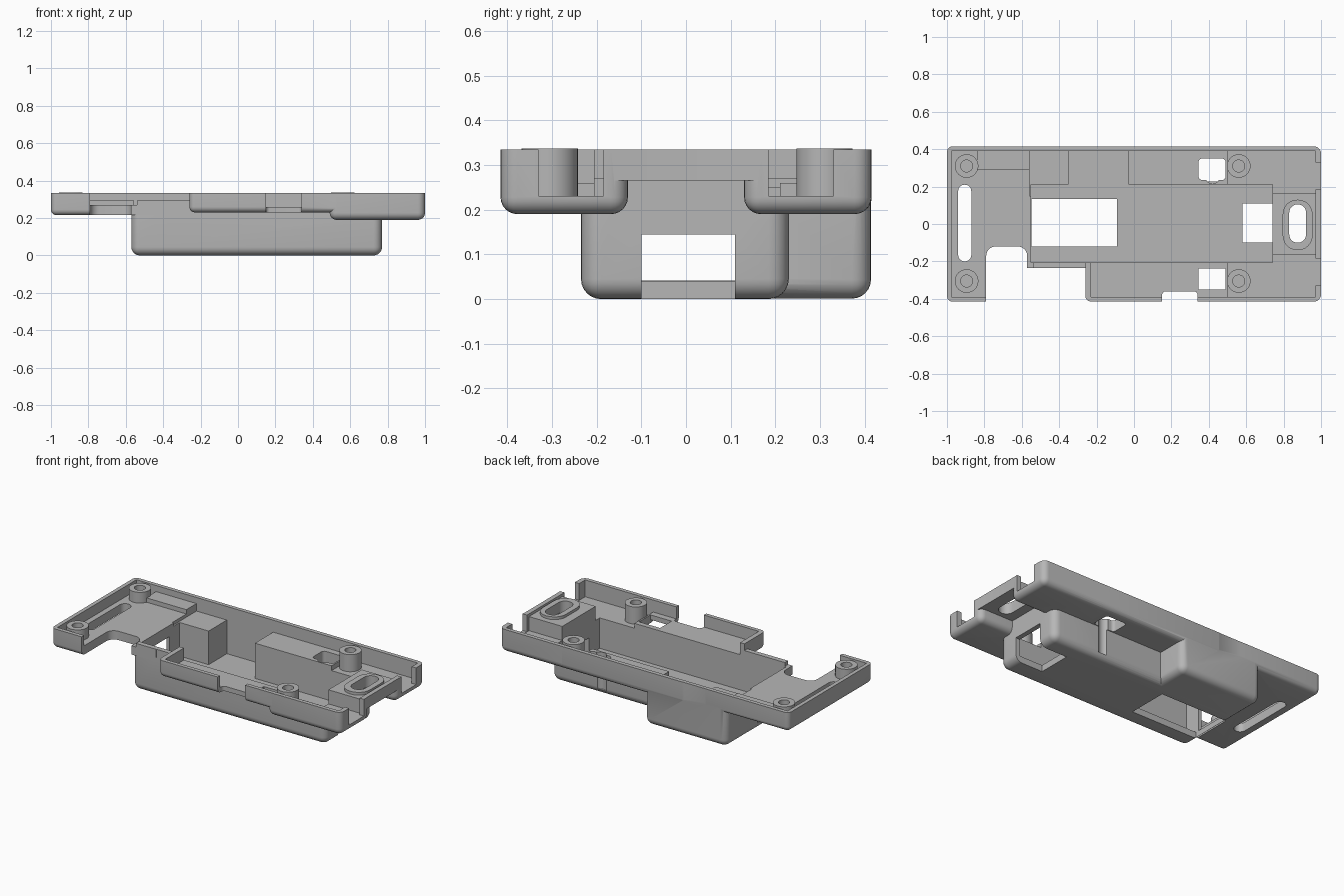
import bpy, bmesh

cube = bpy.data.objects.get("Cube")
if cube:
    bpy.data.objects.remove(cube, do_unlink=True)

grey = bpy.data.materials.new("mid grey plastic")
grey.use_nodes = True
grey.diffuse_color = (0.47, 0.47, 0.47, 1)
grey.node_tree.nodes["Principled BSDF"].inputs["Base Color"].default_value = (0.47, 0.47, 0.47, 1)

TOP = 0.335
HIGH = 0.6


def make(name, bm):
    bmesh.ops.recalc_face_normals(bm, faces=bm.faces)
    mesh = bpy.data.meshes.new(name)
    bm.to_mesh(mesh)
    bm.free()
    mesh.materials.append(grey)
    obj = bpy.data.objects.new(name, mesh)
    bpy.context.collection.objects.link(obj)
    return obj


def box(name, x, y, z, r=0.0, upright_only=False):
    """Box from ranges; rounds every edge but the top, or upright edges only."""
    bm = bmesh.new()
    bmesh.ops.create_cube(bm, size=1)
    for v in bm.verts:
        for i, span in enumerate((x, y, z)):
            v.co[i] = span[1] if v.co[i] > 0 else span[0]
    if r:
        def chosen(e):
            a, b = e.verts[0].co.z, e.verts[1].co.z
            return abs(a - b) > 1e-5 if upright_only else min(a, b) < z[1] - 1e-5
        bmesh.ops.bevel(bm, geom=[e for e in bm.edges if chosen(e)], offset=r,
                        segments=6, profile=0.5, affect='EDGES', clamp_overlap=True)
    return make(name, bm)


def cylinder(name, x, y, z, r):
    bm = bmesh.new()
    bmesh.ops.create_cone(bm, cap_ends=True, segments=32, radius1=r, radius2=r,
                          depth=z[1] - z[0])
    bmesh.ops.translate(bm, verts=bm.verts, vec=(x, y, (z[0] + z[1]) / 2))
    return make(name, bm)


def combine(target, tool, operation):
    mod = target.modifiers.new("combine", 'BOOLEAN')
    mod.operation = operation
    mod.solver = 'MANIFOLD'
    mod.object = tool
    bpy.context.view_layer.objects.active = target
    bpy.ops.object.modifier_apply(modifier=mod.name)
    bpy.data.objects.remove(tool, do_unlink=True)


# Outer shell: shallow tray sections over a deep hull
case = box("case", (-0.57, 0.77), (-0.235, 0.23), (0, 0.295), 0.045)


def add(tool):
    combine(case, tool, 'UNION')


def cut(*args, **kw):
    combine(case, box("cutter", *args, **kw), 'DIFFERENCE')


add(box("back_bulge", (-0.569, 0.0), (0, 0.414), (0.001, TOP), 0.043))
add(box("left_tray", (-1, -0.4), (-0.415, 0.415), (0.215, TOP), 0.03))
add(box("back_tray", (-0.3, 0.6), (0, 0.4155), (0.191, TOP), 0.036))
add(box("front_tray", (-0.26, 0.6), (-0.4145, 0), (0.23, TOP), 0.03))
add(box("right_back_tray", (0.49, 1), (0.13, 0.415), (0.19, TOP), 0.038))
add(box("right_front_tray", (0.49, 1), (-0.415, -0.13), (0.19, TOP), 0.038))
add(box("boss_bridge", (0.6, 0.999), (-0.175, 0.175), (0.265, TOP)))

# Deep pockets and shelves inside
cut((-0.55, 0.74), (-0.205, 0.21), (0.04, HIGH))
cut((-0.35, -0.03), (0.15, 0.39), (0.04, HIGH))
cut((-0.56, -0.3), (0.15, 0.39), (0.25, HIGH))
cut((-0.1, 0.51), (0.15, 0.39), (0.26, HIGH))
cut((-0.23, 0.51), (-0.39, -0.15), (0.26, HIGH))
for side in (-1, 1):
    y = sorted((0.165 * side, 0.39 * side))
    cut((0.5, 0.97), y, (0.23, HIGH))
cut((-0.975, -0.54), (-0.39, 0.29), (0.27, HIGH))
cut((-0.975, -0.84), (0.25, 0.39), (0.27, HIGH))
cut((-0.85, -0.5), (0.28, 0.39), (0.297, HIGH))
cut((-0.56, -0.26), (-0.3, -0.15), (0.293, HIGH))

# Front edge openings
cut((-0.79, -0.571), (-0.6, -0.12), (0.1, HIGH), r=0.05, upright_only=True)
cut((-0.62, -0.26), (-0.6, -0.236), (0.1, HIGH))
cut((0.15, 0.34), (-0.6, -0.36), (0.1, HIGH), r=0.02, upright_only=True)

# Floor and wall windows
cut((-0.549, -0.09), (-0.12, 0.135), (-0.1, 0.1))
cut((-0.7, -0.5), (-0.1, 0.11), (0.042, 0.2))
cut((0.58, 0.9), (-0.1, 0.11), (-0.1, 0.145))
cut((0.345, 0.49), (0.235, 0.35), (0.1, HIGH), r=0.02, upright_only=True)
cut((0.345, 0.49), (-0.35, -0.237), (0.1, HIGH))
cut((-0.94, -0.87), (-0.2, 0.21), (0.1, HIGH), r=0.034, upright_only=True)
combine(case, cylinder("cutter", 0.42, 0.253, (0.03, HIGH), 0.038), 'DIFFERENCE')

# Right end: recessed boss top with a slotted ring, and side openings
cut((0.7, 0.97), (-0.2, 0.2), (0.318, HIGH))
add(box("boss_ring", (0.795, 0.955), (-0.14, 0.13), (0.29, TOP), 0.078, True))
cut((0.83, 0.92), (-0.1, 0.105), (0.1, HIGH), r=0.044, upright_only=True)
for side in (-1, 1):
    y = sorted((0.185 * side, 0.33 * side))
    cut((0.95, 1.2), y, (0.231, HIGH))

# Screw posts with blind holes
for x, base in ((-0.895, 0.25), (0.56, 0.21)):
    for y in (-0.305, 0.31):
        add(cylinder("screw_post", x, y, (base, TOP + 0.002), 0.063))
        combine(case, cylinder("cutter", x, y, (base + 0.03, HIGH), 0.032), 'DIFFERENCE')

# Smooth the rounded edges and keep the corners crisp
for o in bpy.context.selected_objects:
    o.select_set(False)
case.select_set(True)
bpy.context.view_layer.objects.active = case
bpy.ops.object.shade_smooth_by_angle(angle=0.6)
